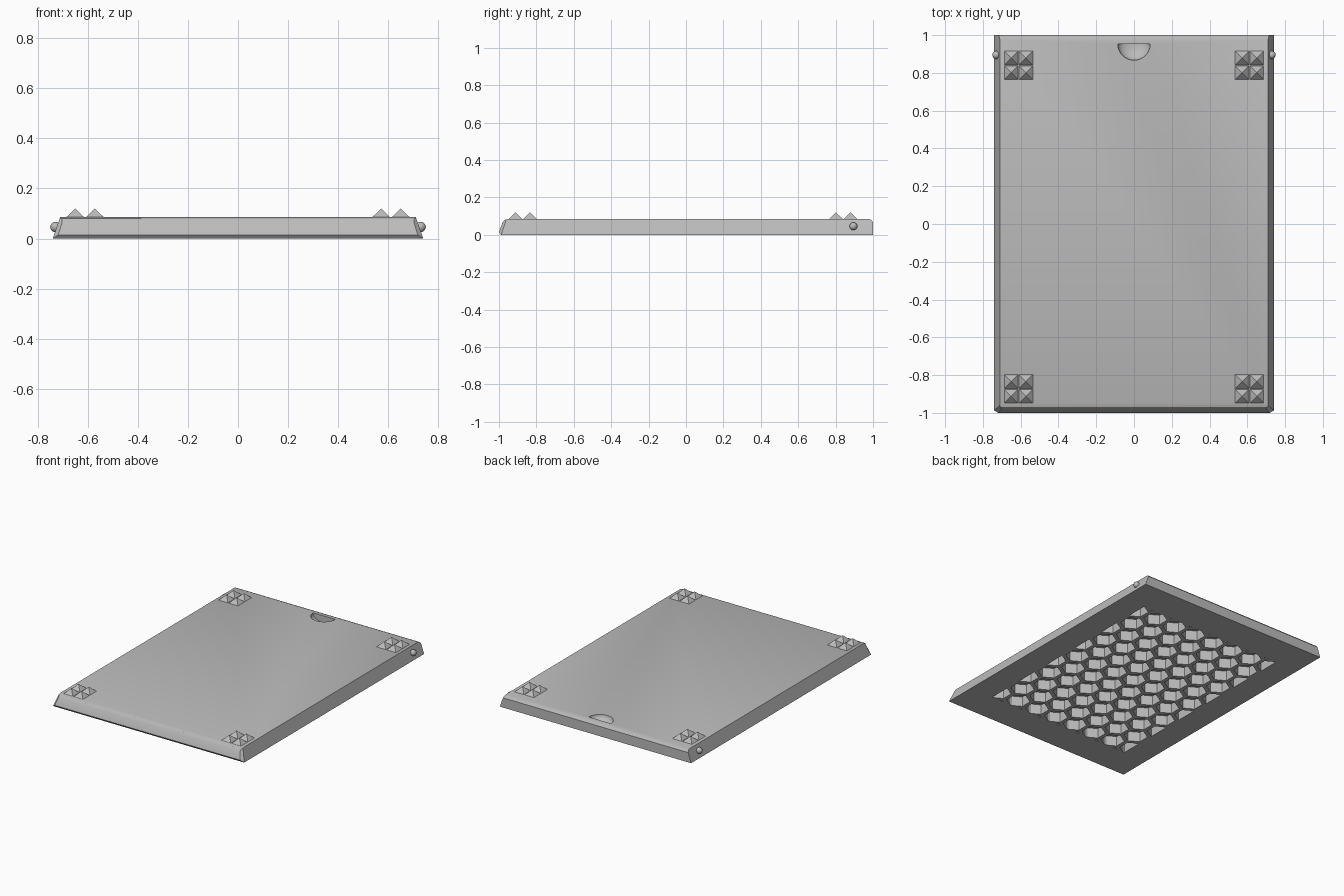
import bpy, bmesh, math
from mathutils import Vector, Matrix

cube = bpy.data.objects.get("Cube")
if cube:
    bpy.data.objects.remove(cube, do_unlink=True)

grey = bpy.data.materials.new("light_grey")
grey.use_nodes = True
colour = (0.5, 0.5, 0.5, 1)
grey.diffuse_color = colour
grey.node_tree.nodes["Principled BSDF"].inputs["Base Color"].default_value = colour

TOP = 0.085


def make_object(name, bm):
    bmesh.ops.recalc_face_normals(bm, faces=bm.faces)
    mesh = bpy.data.meshes.new(name)
    bm.to_mesh(mesh)
    bm.free()
    mesh.materials.append(grey)
    obj = bpy.data.objects.new(name, mesh)
    bpy.context.collection.objects.link(obj)
    return obj


def cut(bm, point, normal):
    """Trim everything on the normal side of a plane."""
    geom = bm.verts[:] + bm.edges[:] + bm.faces[:]
    return bmesh.ops.bisect_plane(bm, geom=geom, plane_co=point, plane_no=normal,
                                  clear_outer=True)


def cut_and_cap(bm, point, normal):
    cut(bm, point, normal)
    bmesh.ops.holes_fill(bm, edges=[e for e in bm.edges if e.is_boundary], sides=0)


def smooth(obj):
    bpy.ops.object.select_all(action="DESELECT")
    obj.select_set(True)
    bpy.context.view_layer.objects.active = obj
    bpy.ops.object.shade_smooth_by_angle(angle=math.radians(25))


# Panel: side profile swept across, with sides leaning inward
profile = [(-0.988, 0), (-1, 0.015), (-0.981, 0.066), (-0.97, 0.079), (-0.95, TOP),
           (0.975, TOP), (0.99, 0.08), (1, 0.068), (1, 0)]
bm = bmesh.new()
sides = [[bm.verts.new((s * (0.74 - 0.35 * z), y, z)) for y, z in profile]
         for s in (-1, 1)]
for loop in sides:
    bm.faces.new(loop)
for i in range(len(profile)):
    j = (i + 1) % len(profile)
    bm.faces.new((sides[0][i], sides[0][j], sides[1][j], sides[1][i]))
for s in (-1, 1):
    cut_and_cap(bm, (s * 0.728, -1, 0), Vector((s, -1, 0.68)).normalized())
panel = make_object("panel", bm)

# Honeycomb pockets in the underside, trimmed to a rectangle
pitch, radius = 0.16, 0.077
bm = bmesh.new()
for row in range(-6, 7):
    for col in range(-5, 6):
        x = (col + 0.5 * (row % 2)) * pitch
        y = row * pitch * math.sqrt(0.75)
        bm.faces.new([bm.verts.new((x + radius * math.sin(k * math.pi / 3),
                                    y + radius * math.cos(k * math.pi / 3), -0.02))
                      for k in range(6)])
for s in (-1, 1):
    cut(bm, (s * 0.56, 0, 0), (s, 0, 0))
    cut(bm, (0, s * 0.765, 0), (0, s, 0))
walls = bmesh.ops.extrude_face_region(bm, geom=bm.faces[:], use_keep_orig=True)
bmesh.ops.translate(bm, vec=(0, 0, 0.09),
                    verts=[g for g in walls["geom"] if isinstance(g, bmesh.types.BMVert)])
pockets = make_object("pocket_cutter", bm)

# Finger notch: half of a flattened ball
bm = bmesh.new()
bmesh.ops.create_uvsphere(bm, u_segments=40, v_segments=20, radius=0.086)
bmesh.ops.scale(bm, vec=(1, 1, 0.6), verts=bm.verts)
bmesh.ops.translate(bm, vec=(0, 0.953, TOP), verts=bm.verts)
cut_and_cap(bm, (0, 0.953, 0), (0, 1, 0))
notch = make_object("notch_cutter", bm)

for cutter in (pockets, notch):
    mod = panel.modifiers.new(cutter.name, "BOOLEAN")
    mod.operation = "DIFFERENCE"
    mod.solver = "EXACT"
    mod.object = cutter
bpy.context.view_layer.update()
graph = bpy.context.evaluated_depsgraph_get()
carved = bpy.data.meshes.new_from_object(panel.evaluated_get(graph))
panel.modifiers.clear()
panel.data = carved
for cutter in (pockets, notch):
    bpy.data.objects.remove(cutter, do_unlink=True)
smooth(panel)

# Corner grips: four small pyramids in each corner
for side, x0 in (("left", 0.611), ("right", -0.611)):
    for end, y0 in (("front", -0.873), ("back", 0.84)):
        bm = bmesh.new()
        for dx in (-0.039, 0.039):
            for dy in (-0.039, 0.039):
                place = (Matrix.Translation((x0 + dx, y0 + dy, TOP + 0.017))
                         @ Matrix.Rotation(math.pi / 4, 4, "Z"))
                bmesh.ops.create_cone(bm, cap_ends=True, segments=4, depth=0.036,
                                      radius1=0.037 * math.sqrt(2), radius2=0,
                                      matrix=place)
        make_object(f"{end}_{side}_grip", bm)

# Snap pegs on the sides near the back
for side, s in (("left", 1), ("right", -1)):
    bm = bmesh.new()
    bmesh.ops.create_uvsphere(bm, u_segments=24, v_segments=12, radius=0.021,
                              matrix=Matrix.Translation((s * 0.729, 0.895, 0.046)))
    smooth(make_object(f"{side}_peg", bm))
